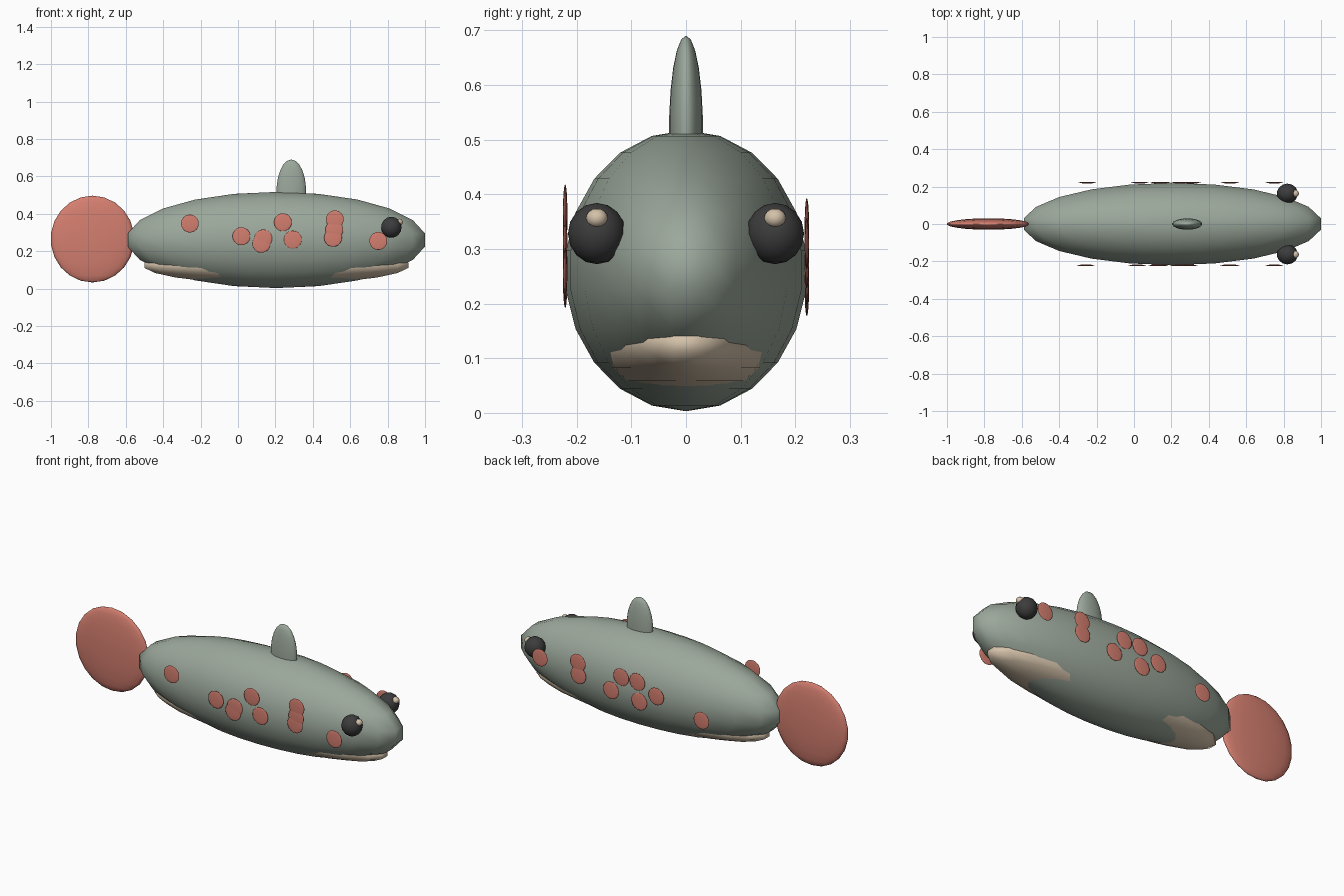
import bpy, bmesh, math
from mathutils import Matrix, Vector

cube = bpy.data.objects.get("Cube")
if cube:
    bpy.data.objects.remove(cube, do_unlink=True)


def material(name, rgb):
    mat = bpy.data.materials.new(name)
    mat.use_nodes = True
    color = (*rgb, 1.0)
    mat.diffuse_color = color
    mat.node_tree.nodes["Principled BSDF"].inputs["Base Color"].default_value = color
    return mat


sage = material("sage green", (0.33, 0.39, 0.33))
coral = material("coral red", (0.66, 0.21, 0.16))
sand = material("sand", (0.66, 0.54, 0.40))
charcoal = material("charcoal", (0.045, 0.045, 0.045))


def ellipsoid(name, center, radii, mat, segments=22, rings=11):
    """Smooth scaled sphere with its poles on the z axis."""
    bm = bmesh.new()
    bmesh.ops.create_uvsphere(bm, u_segments=segments, v_segments=rings, radius=1)
    bmesh.ops.transform(bm, verts=bm.verts,
                        matrix=Matrix.Translation(center) @ Matrix.Diagonal((*radii, 1)))
    for face in bm.faces:
        face.smooth = True
    mesh = bpy.data.meshes.new(name)
    bm.to_mesh(mesh)
    bm.free()
    mesh.materials.append(mat)
    obj = bpy.data.objects.new(name, mesh)
    bpy.context.collection.objects.link(obj)
    return obj


# Body, with a belly that shows through near both ends
ellipsoid("body", (0.205, 0, 0.26), (0.81, 0.222, 0.257), sage)
ellipsoid("belly", (0.205, 0, 0.125), (0.72, 0.17, 0.1), sand)

# Fins
ellipsoid("tail_fin", (-0.778, 0, 0.265), (0.226, 0.031, 0.232), coral)
ellipsoid("dorsal_fin", (0.285, 0, 0.52), (0.08, 0.031, 0.17), sage)

# Eyes with small highlights
for side, y in (("left", 1), ("right", -1)):
    ellipsoid(side + "_eye", (0.82, y * 0.163, 0.328), (0.056, 0.053, 0.056), charcoal, 14, 8)
    ellipsoid(side + "_eye_highlight", (0.862, y * 0.163, 0.356), (0.02, 0.02, 0.018), sand, 14, 8)

# Flat round spots along each flank
right_spots = [(-0.257, 0.348), (0.018, 0.28), (0.125, 0.24), (0.135, 0.268), (0.24, 0.355),
               (0.293, 0.262), (0.518, 0.37), (0.515, 0.315), (0.508, 0.272), (0.75, 0.255)]
left_spots = [(-0.25, 0.225), (0.03, 0.285), (0.135, 0.228), (0.147, 0.335), (0.247, 0.335),
              (0.31, 0.245), (0.512, 0.275), (0.515, 0.345), (0.75, 0.31)]
for side, y, spots in (("right", -0.221, right_spots), ("left", 0.221, left_spots)):
    for i, (x, z) in enumerate(spots):
        ellipsoid(f"{side}_spot_{i + 1}", (x, y, z), (0.048, 0.004, 0.048), coral, 22, 11)
